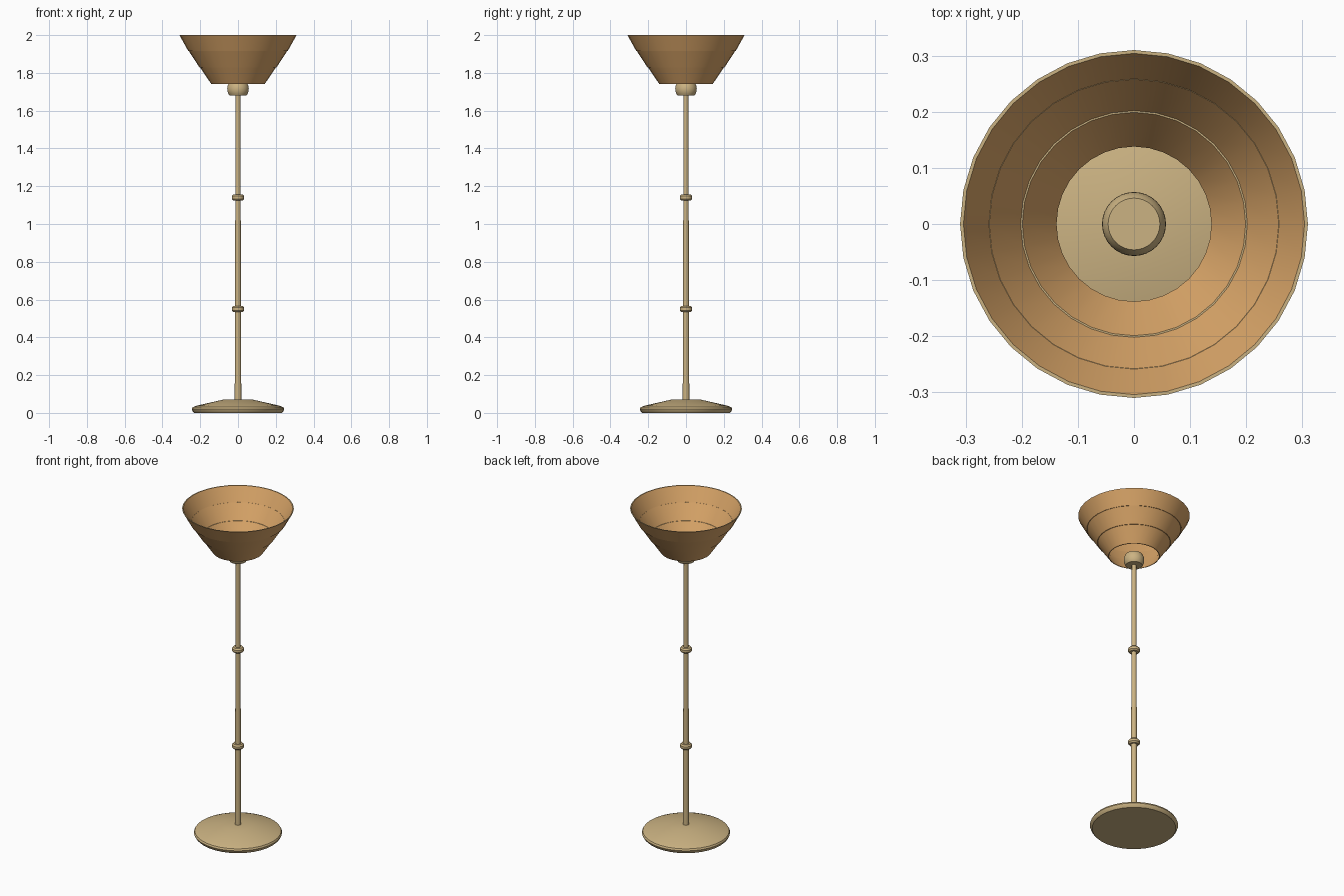
import bpy, bmesh, math

if "Cube" in bpy.data.objects:
    bpy.data.objects.remove(bpy.data.objects["Cube"])


def material(name, rgb):
    m = bpy.data.materials.new(name)
    m.diffuse_color = (*rgb, 1.0)
    m.use_nodes = True
    m.node_tree.nodes["Principled BSDF"].inputs["Base Color"].default_value = m.diffuse_color
    return m


BEIGE = material("beige metal", (0.60, 0.45, 0.225))
AMBER = material("amber shade", (0.70, 0.38, 0.14))


def lathe(name, profile, mats, segments=32, closed=False, rule=None):
    """Revolve (radius, z) points about z; radius 0 becomes a single pole vertex."""
    bm = bmesh.new()
    rings = []
    for r, z in profile:
        if r == 0:
            rings.append([bm.verts.new((0, 0, z))] * segments)
        else:
            rings.append([bm.verts.new((r * math.cos(2 * math.pi * i / segments),
                                        r * math.sin(2 * math.pi * i / segments), z))
                          for i in range(segments)])
    pairs = list(zip(rings, rings[1:]))
    if closed:
        pairs.append((rings[-1], rings[0]))
    for a, b in pairs:
        for i in range(segments):
            j = (i + 1) % segments
            corners = list(dict.fromkeys((a[i], a[j], b[j], b[i])))
            bm.faces.new(corners)
    bmesh.ops.recalc_face_normals(bm, faces=bm.faces)
    bm.normal_update()
    if rule:
        for f in bm.faces:
            f.material_index = rule(f)
    mesh = bpy.data.meshes.new(name)
    bm.to_mesh(mesh)
    bm.free()
    for m in mats:
        mesh.materials.append(m)
    ob = bpy.data.objects.new(name, mesh)
    bpy.context.collection.objects.link(ob)
    bpy.ops.object.select_all(action='DESELECT')
    ob.select_set(True)
    bpy.context.view_layer.objects.active = ob
    bpy.ops.object.shade_smooth_by_angle(angle=math.radians(30))
    return ob


# Weighted foot: shallow cone with a rounded, undercut edge
lathe("base", [(0, 0), (0.232, 0), (0.24, 0.008), (0.245, 0.02), (0.24, 0.03),
               (0.22, 0.038), (0.08, 0.07), (0, 0.071)], [BEIGE])

# Slightly tapering pole
lathe("pole", [(0, 0.06), (0.0175, 0.06), (0.0125, 1.69), (0, 1.69)], [BEIGE], 24)

# Two collars on the pole
for label, z in (("lower", 0.55), ("upper", 1.14)):
    lathe(label + "_collar",
          [(0.012, z - 0.015), (0.026, z - 0.015), (0.033, z - 0.007), (0.033, z + 0.007),
           (0.026, z + 0.015), (0.012, z + 0.015)], [BEIGE], 24, closed=True)

# Bulb holder: a ball cut flat above and below
R, ZC = 0.057, 1.715
arc = [(R * math.cos(math.radians(a)), ZC + R * math.sin(math.radians(a)))
       for a in range(-36, 37, 9)]
lathe("lamp_holder", [(0, arc[0][1])] + arc + [(0, arc[-1][1])], [BEIGE])

# Shade: three flared, open bands with beige upper rims
# (outer bottom radius, outer top radius, bottom z, top z, wall thickness)
tiers = [("lower", 0.142, 0.203, 1.742, 1.832, 0.004),
         ("middle", 0.204, 0.262, 1.829, 1.918, 0.004),
         ("upper", 0.263, 0.310, 1.915, 2.0, 0.006)]
for label, r0, r1, z0, z1, t in tiers:
    lathe(label + "_shade_band", [(r0, z0), (r1, z1), (r1 - t, z1), (r0 - t, z0)],
          [AMBER, BEIGE], 32, closed=True,
          rule=lambda f: 1 if f.normal.z > 0.9 else 0)
